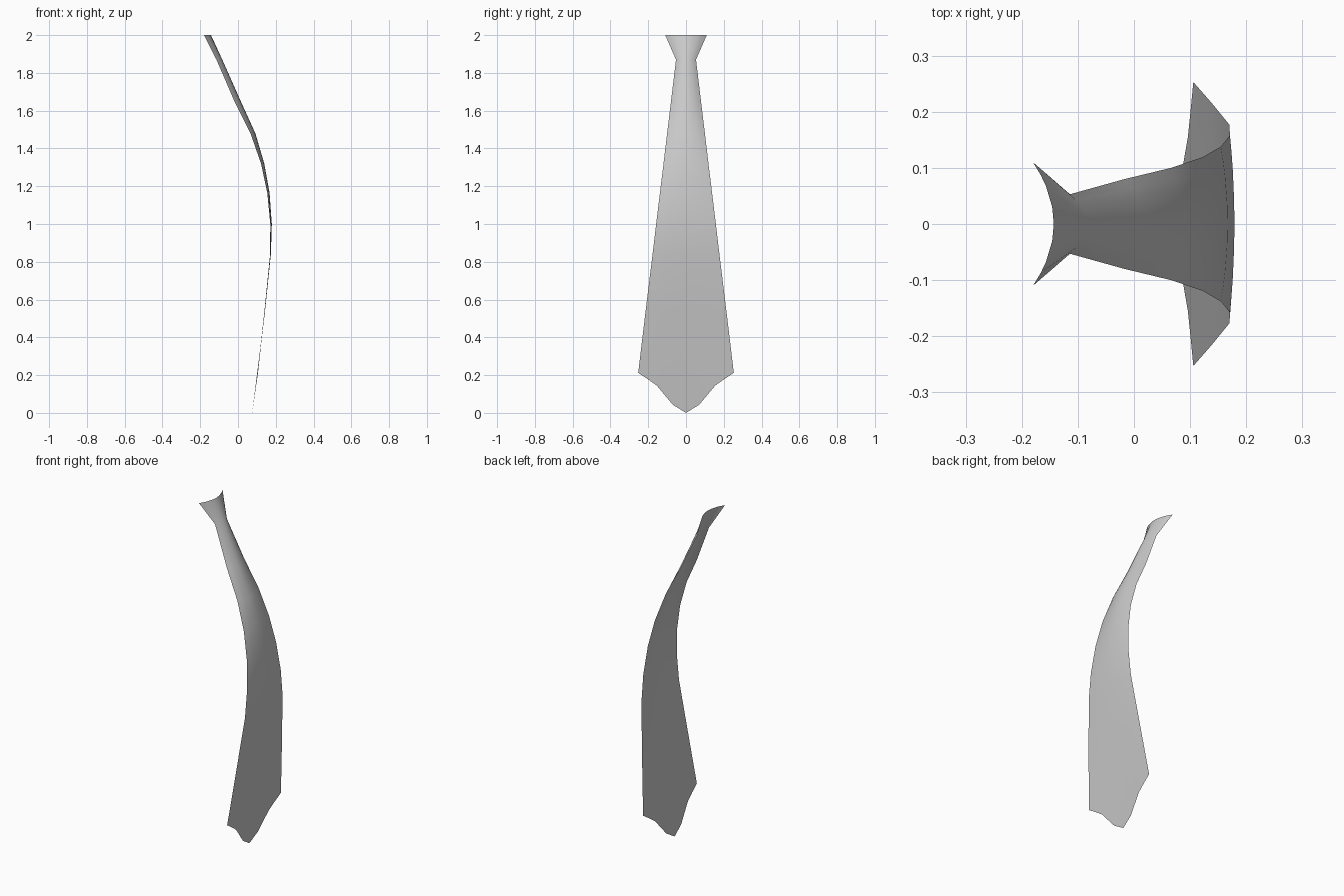
import bpy

if "Cube" in bpy.data.objects:
    bpy.data.objects.remove(bpy.data.objects["Cube"])

# Rows above the pointed hem: height, half width, centre x, sideways bow depth
ROWS = [
    (0.53, 0.215, 0.142, 0.003),
    (0.84, 0.177, 0.174, 0.004),
    (1.00, 0.158, 0.179, 0.008),
    (1.165, 0.138, 0.167, 0.012),
    (1.32, 0.119, 0.139, 0.017),
    (1.48, 0.100, 0.092, 0.026),
    (1.645, 0.080, 0.017, 0.034),
    (1.87, 0.053, -0.083, 0.031),
    (2.00, 0.110, -0.143, 0.037),
]
# Half outline of the pointed hem: y, z
HEM = [(0, 0), (0.07, 0.043), (0.155, 0.145), (0.2, 0.177), (0.253, 0.212)]

hem = [(-y, z) for y, z in reversed(HEM[1:])] + HEM
params = [y / 0.253 for y, z in hem]
cols = len(hem)

# Curved cloth sheet, hem row first
verts = [(0.075 + 0.145 * z, y, z) for y, z in hem]
for z, half, x, bow in ROWS:
    verts += [(x - bow * t * t, half * t, z) for t in params]

faces = []
for r in range(len(ROWS)):
    for c in range(cols - 1):
        a = r * cols + c
        faces.append((a, a + 1, a + cols + 1, a + cols))

mesh = bpy.data.meshes.new("necktie")
mesh.from_pydata(verts, [], faces)
mesh.update()
for p in mesh.polygons:
    p.use_smooth = True

# Plain grey cloth
cloth = bpy.data.materials.new("grey cloth")
cloth.diffuse_color = (0.58, 0.58, 0.58, 1)
cloth.use_nodes = True
cloth.node_tree.nodes["Principled BSDF"].inputs["Base Color"].default_value = cloth.diffuse_color
mesh.materials.append(cloth)

tie = bpy.data.objects.new("necktie", mesh)
bpy.context.collection.objects.link(tie)
